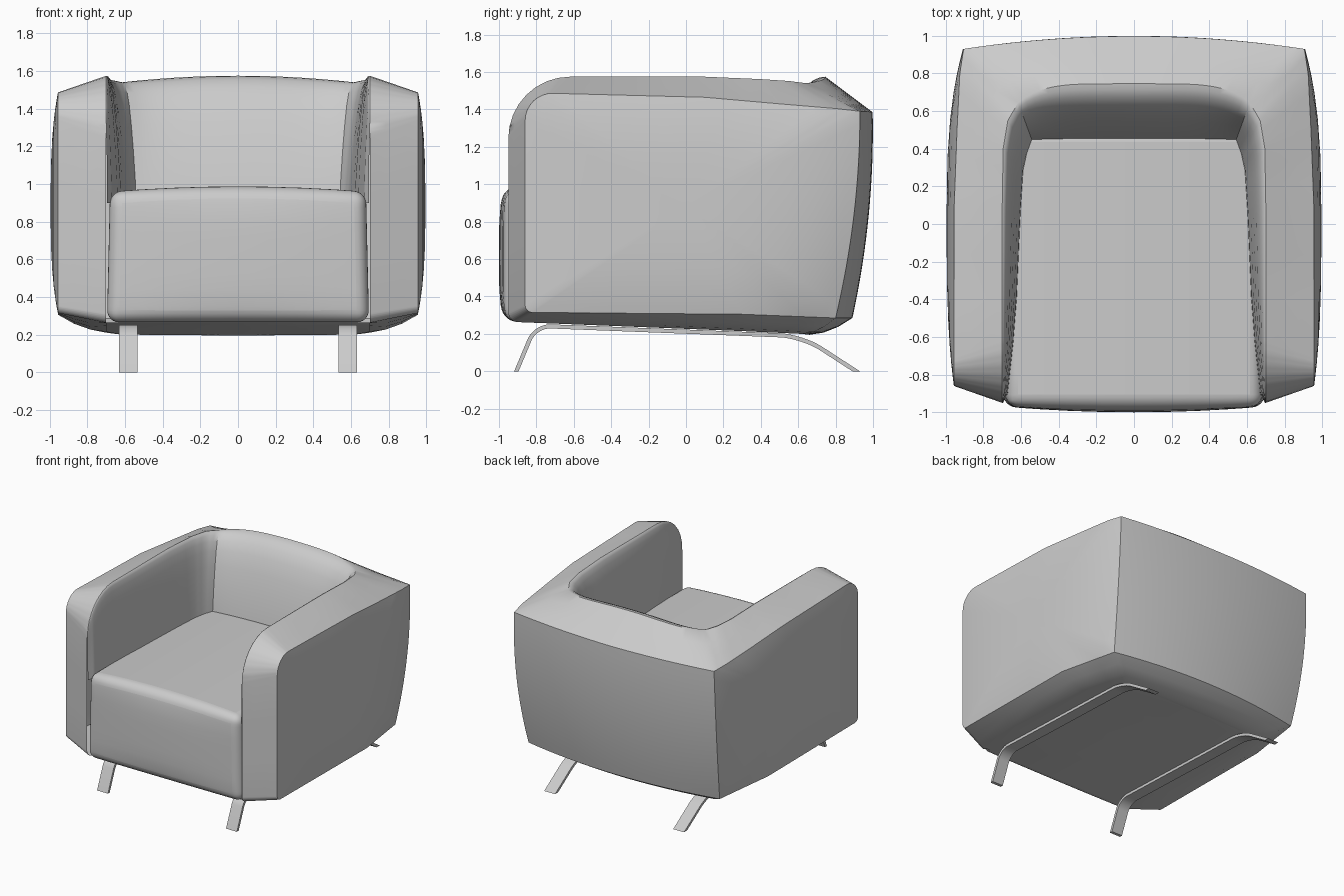
import bpy, bmesh, math
from mathutils import Vector as V

if "Cube" in bpy.data.objects:
    bpy.data.objects.remove(bpy.data.objects["Cube"])


def finish(bm, name, angle=35):
    bmesh.ops.remove_doubles(bm, verts=bm.verts, dist=0.0008)
    bmesh.ops.recalc_face_normals(bm, faces=bm.faces)
    me = bpy.data.meshes.new(name)
    bm.to_mesh(me)
    bm.free()
    ob = bpy.data.objects.new(name, me)
    bpy.context.collection.objects.link(ob)
    bpy.ops.object.select_all(action='DESELECT')
    ob.select_set(True)
    bpy.context.view_layer.objects.active = ob
    bpy.ops.object.shade_smooth_by_angle(angle=math.radians(angle))
    return ob


def loft(bm, rows, closed=False, sides=(1, -1)):
    for sx in sides:
        grid = [[bm.verts.new((p.x * sx, p.y, p.z)) for p in r] for r in rows]
        for a, b in zip(grid, grid[1:]):
            n = len(a)
            for i in range(n if closed else n - 1):
                j = (i + 1) % n
                bm.faces.new((a[i], a[j], b[j], b[i]))


def path(ctrl, sub=3):
    """Polyline with optional corner radius as fourth value, evenly subdivided."""
    raw = []
    for i, c in enumerate(ctrl):
        p = V(c[:3])
        if len(c) < 4:
            raw.append(p)
            continue
        a = p + (V(ctrl[i - 1][:3]) - p).normalized() * c[3]
        b = p + (V(ctrl[i + 1][:3]) - p).normalized() * c[3]
        o = a + b - p
        for k in range(9):
            t = k / 8 * math.pi / 2
            raw.append(o + (a - o) * math.cos(t) + (b - o) * math.sin(t))
    out = [p.lerp(q, k / sub) for p, q in zip(raw, raw[1:]) for k in range(sub)]
    return out + [raw[-1]]


# Arm outlines: inner ridge and outer panel edge, top mitre -> front -> bottom mitre
ridge = path([(.615, .645, 1.54), (.67, .55, 1.552), (.695, .4, 1.562), (.70, .1, 1.575),
              (.70, -.95, 1.575, .33), (.70, -.95, .265, .05), (.70, .3, .215), (.62, .62, .20)])
edge = path([(.905, .93, 1.39), (.925, .8, 1.405), (.94, .5, 1.43), (.955, .1, 1.465),
             (.957, -.86, 1.49, .15), (.957, -.86, .315, .04), (.955, .3, .305), (.865, .80, .285)])
TOP_END, BOTTOM_START = 36, 63

# Back curves, from mitre corner to centre
N = 16
T = [i / N for i in range(N + 1)]
back_ridge = [V((.615 * (1 - t), .745 - .1 * (1 - t) ** 5, 1.575 - .035 * (1 - t) ** 2)) for t in T]
back_under = [V((.62 * (1 - t), .66 - .04 * (1 - t) ** 2, .20 - .005 * t)) for t in T]


def back_panel(t, v):
    top = V((.905 * (1 - t), .998 - .068 * (1 - t) ** 2, 1.39 - .005 * t))
    low = V((.865 * (1 - t), .89 - .09 * (1 - t) ** 2, .285))
    q = 4 * v * (1 - v)
    return top.lerp(low, v) + V((.02 * (1 - t) * q, .033 * q, 0))


def band(a, b):
    """Sloped strip between two curves, slightly swollen along the underside."""
    rows = []
    for f in (0, .33, .67, 1):
        row = []
        for p, q in zip(a, b):
            m = p.lerp(q, f)
            if p.z < .5:
                m.z -= .02 * 4 * f * (1 - f) * max(0, min(1, p.y + .9))
            row.append(m)
        rows.append(row)
    return rows


# Where each ridge point lands at seat level: ridge y -> wall x, wall y
WALL = [(-.95, .695, -.95), (-.9, .67, -.9), (-.5, .625, -.5), (.1, .6, .05),
        (.4, .585, .28), (.55, .565, .37), (.645, .54, .44)]


def wall_foot(p):
    for a, b in zip(WALL, WALL[1:]):
        if p.y <= b[0] + 1e-4:
            f = max(0, (p.y - a[0]) / (b[0] - a[0]))
            return V((a[1] + (b[1] - a[1]) * f, a[2] + (b[2] - a[2]) * f, .9))


def wall(tops, feet):
    prof = [(0, 0), (.1, .006), (.22, .03), (.36, .09), (.5, .19), (.65, .36),
            (.8, .58), (.93, .82), (1, 1)]
    return [[V((p.x + (q.x - p.x) * o, p.y + (q.y - p.y) * o, p.z + (q.z - p.z) * d))
             for p, q in zip(tops, feet)] for o, d in prof]


# Upholstered shell: arms, back and underside
bm = bmesh.new()
loft(bm, band(ridge, edge))
loft(bm, band(back_ridge, [back_panel(t, 0) for t in T]))
loft(bm, band(back_under, [back_panel(t, 1) for t in T]))
loft(bm, [[back_panel(t, k / 16) for t in T] for k in range(17)])

# Outer side panels as shrinking rings that swell outward
loop = edge + [back_panel(0, k / 16) for k in range(15, 0, -1)]
mid = V((.995, 0, .88))
rings = []
for s in (1, .94, .86, .75, .6, .4, .2, 0):
    rings.append([V((mid.x + (p.x - mid.x) * s ** 3, mid.y + (p.y - mid.y) * s,
                     mid.z + (p.z - mid.z) * s)) for p in loop])
loft(bm, rings, closed=True)

# Inner walls
arm_top = ridge[:TOP_END + 1]
loft(bm, wall(arm_top, [wall_foot(p) for p in arm_top]))
loft(bm, wall(back_ridge, [V((p.x * .54 / .615, .44, .9)) for p in back_ridge]))

# Underside panel
under = ridge[BOTTOM_START:]
loft(bm, [under, [V((0, p.y, p.z)) for p in under]])
loft(bm, [back_under, [V((p.x, .62, .20)) for p in back_under]])
finish(bm, "armchair_shell")

# Seat cushion: subdivided block, gently crowned, with rounded edges
bm = bmesh.new()
bmesh.ops.create_cube(bm, size=2)
bmesh.ops.subdivide_edges(bm, edges=bm.edges, cuts=7, use_grid_fill=True)
for vert in bm.verts:
    u, v, w = vert.co
    x = u * (.688 - .008 * w)
    y = -.235 + .735 * v - .03 * max(0, -v) * (1 - u * u) * (1 - w ** 4)
    z = .612 + .347 * w + .028 * max(0, w) * (1 - u * u)
    vert.co = (x, y, z)
seat = finish(bm, "seat_cushion", 40)
bev = seat.modifiers.new("Rounding", 'BEVEL')
bev.width = .065
bev.segments = 6
bev.limit_method = 'ANGLE'
bev.angle_limit = math.radians(50)

# Bent flat-bar runners, each forming a front and a rear leg
line = path([(0, -.907, 0), (0, -.805, .243, .08), (0, .62, .188, .12), (0, .91, 0)], 1)
h = .011
upper, lower = [], []
for i, p in enumerate(line):
    d = (line[min(i + 1, len(line) - 1)] - line[max(i - 1, 0)]).normalized()
    if i in (0, len(line) - 1):
        n = V((0, -math.copysign(1, d.z), 0)) * (h / abs(d.z))
    else:
        n = V((0, -d.z, d.y)) * h
    upper.append(p + n)
    lower.append(p - n)
for sx, side in ((1, "right"), (-1, "left")):
    bm = bmesh.new()
    xa, xb = V((.535, 0, 0)), V((.633, 0, 0))
    tube = [[u + xa, u + xb, l + xb, l + xa] for u, l in zip(upper, lower)]
    loft(bm, tube, closed=True, sides=(sx,))
    for end in (tube[0], tube[-1]):
        bm.faces.new([bm.verts.new((p.x * sx, p.y, p.z)) for p in end])
    finish(bm, side + "_leg_runner", 30)
